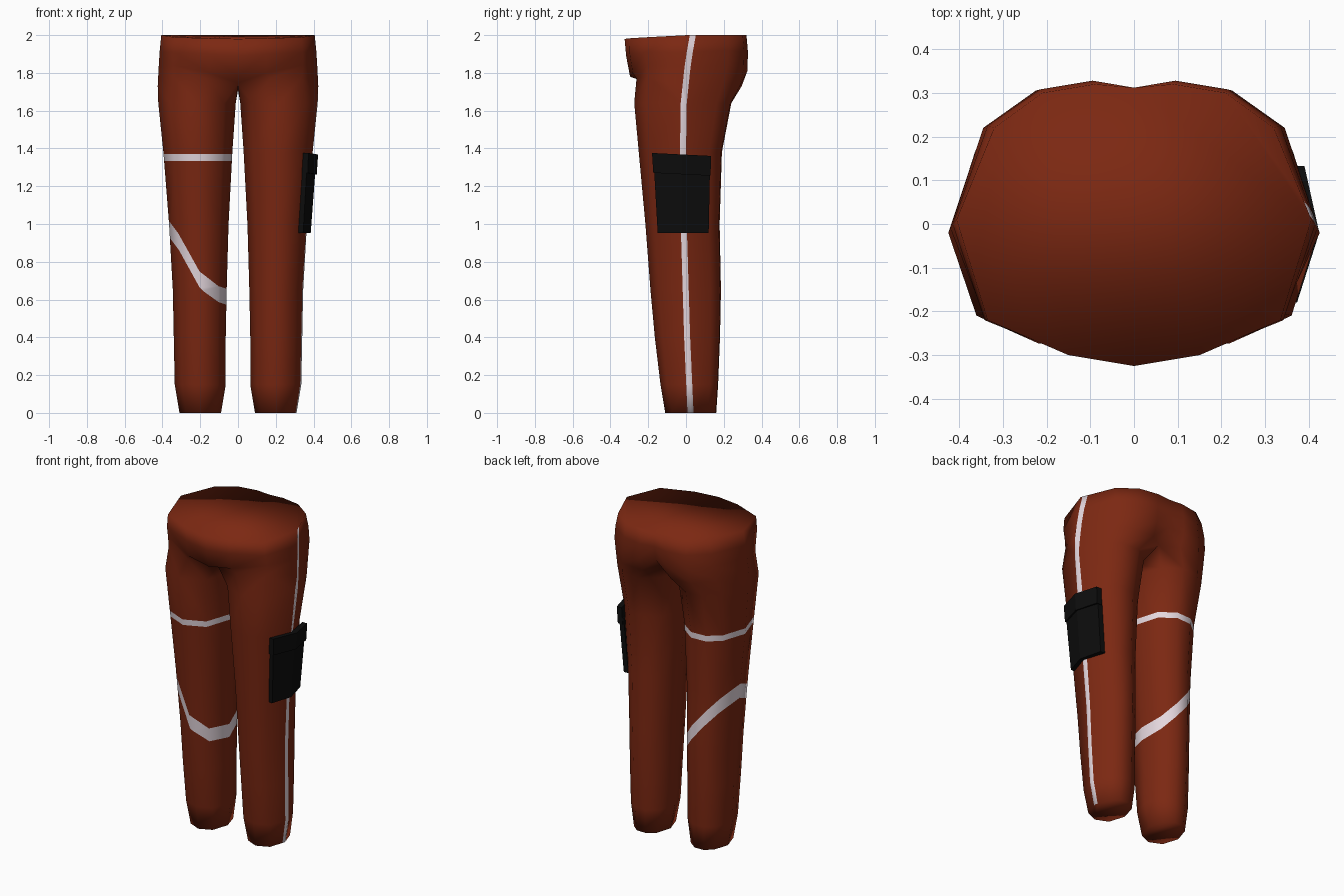
import bpy, bmesh
from mathutils import Vector

if "Cube" in bpy.data.objects:
    bpy.data.objects.remove(bpy.data.objects["Cube"])


def material(name, rgb):
    m = bpy.data.materials.new(name)
    m.diffuse_color = (*rgb, 1)
    m.use_nodes = True
    m.node_tree.nodes["Principled BSDF"].inputs["Base Color"].default_value = m.diffuse_color
    return m


RUST = material("rust_red", (0.2, 0.021, 0.006))
PALE = material("pale_tape", (0.78, 0.68, 0.73))
BLACK = material("black", (0.004, 0.004, 0.004))


def lerp(points, t):
    """Piecewise linear interpolation through (t, value) points."""
    if t <= points[0][0]:
        return points[0][1]
    for (a, va), (b, vb) in zip(points, points[1:]):
        if t <= b:
            return va + (vb - va) * (t - a) / (b - a)
    return points[-1][1]


def finish(bm, name, mats, smooth):
    mesh = bpy.data.meshes.new(name)
    for f in bm.faces:
        f.smooth = smooth
    bm.to_mesh(mesh)
    bm.free()
    for m in mats:
        mesh.materials.append(m)
    obj = bpy.data.objects.new(name, mesh)
    bpy.context.collection.objects.link(obj)
    return obj


# Leg cross-section, from the inner seam round the front, outside and back
SECTION = [(-1, 0), (-.7, -.75), (0, -1), (.7, -.75), (1, 0),
           (.72, .7), (.3, .98), (-.25, 1), (-.75, .7)]
# Leg levels: z, inner x, outer x, front y, back y
LEVELS = [(0.0, .09, .31, -.11, .16), (.15, .065, .335, -.135, .17),
          (.4, .065, .34, -.165, .18), (.65, .06, .345, -.188, .185),
          (1.0, .05, .365, -.215, .178), (1.38, .03, .395, -.25, .19),
          (1.64, .012, .422, -.274, .24)]
# Crotch ring, then open half rings up the hips to the waist
CROTCH = [(0, 0, 1.71), (0, -.2, 1.745), (.17, -.262, 1.77), (.34, -.205, 1.78),
          (.425, -.02, 1.73), (.35, .2, 1.75), (.24, .285, 1.73),
          (.1, .295, 1.73), (0, .22, 1.74)]
HIPS = [
    [(0, -.296, 1.78), (.15, -.282, 1.8), (.345, -.205, 1.84), (.42, -.01, 1.83),
     (.345, .22, 1.84), (.225, .305, 1.82), (.1, .325, 1.81), (0, .3, 1.82)],
    [(0, -.317, 1.89), (.15, -.298, 1.9), (.342, -.22, 1.91), (.415, 0, 1.91),
     (.335, .225, 1.92), (.215, .308, 1.91), (.095, .328, 1.91), (0, .312, 1.91)],
    [(0, -.325, 1.98), (.15, -.3, 1.983), (.335, -.22, 1.988), (.406, .01, 2),
     (.32, .22, 2), (.21, .3, 2), (.09, .32, 2), (0, .312, 2)]]


def half_trousers(bm, side):
    def ring(points):
        return [bm.verts.new((x * side, y, z)) for x, y, z in points]

    rings = []
    for z, xi, xo, yf, yb in LEVELS:
        cx, rx, cy, ry = (xi + xo) / 2, (xo - xi) / 2, (yf + yb) / 2, (yb - yf) / 2
        rings.append(ring([(cx + u * rx, cy + v * ry, z) for u, v in SECTION]))
    rings.append(ring(CROTCH))
    for a, b in zip(rings, rings[1:]):
        for i in range(9):
            j = (i + 1) % 9
            bm.faces.new((a[i], a[j], b[j], b[i]))
    bm.faces.new(rings[0])
    upper = [rings[-1][1:]] + [ring(h) for h in HIPS]
    for a, b in zip(upper, upper[1:]):
        for i in range(7):
            bm.faces.new((a[i], a[i + 1], b[i + 1], b[i]))
    bm.faces.new(upper[-1])


def tape(bm, axis, centre, half, region):
    """Cut a strip into the cloth along a curve and colour it."""
    shift = Vector((0, 0, 0))

    def shear(sign):
        for v in bm.verts:
            v.co[axis] += sign * centre(v.co)

    faces = [f for f in bm.faces if region(f.calc_center_median(), f.normal)]
    shear(-1)
    normal = Vector((0, 0, 0))
    normal[axis] = 1
    for d in (-half, half):
        geom = set(faces)
        for f in faces:
            geom.update(f.verts)
            geom.update(f.edges)
        cut = bmesh.ops.bisect_plane(bm, geom=list(geom), dist=1e-5,
                                     plane_co=normal * d, plane_no=normal)
        faces = [g for g in cut["geom"] if isinstance(g, bmesh.types.BMFace)]
    for f in faces:
        if abs(f.calc_center_median()[axis]) < half:
            f.material_index = 1
    shear(1)
    bm.normal_update()


# Trousers
bm = bmesh.new()
for side in (1, -1):
    half_trousers(bm, side)
bmesh.ops.remove_doubles(bm, verts=bm.verts, dist=1e-4)
bmesh.ops.recalc_face_normals(bm, faces=bm.faces)
bm.normal_update()

# Level and slanted tape round one leg
FRONT_SLANT = [(-.37, .98), (-.31, .9), (-.2, .7), (-.13, .64), (-.07, .615)]
BACK_SLANT = [(-.37, .98), (-.07, .615)]
tape(bm, 2, lambda c: 1.352, .018,
     lambda c, n: c.x < 0 and .9 < c.z < 1.5)
tape(bm, 2, lambda c: lerp(FRONT_SLANT if c.y < 0 else BACK_SLANT, c.x), .042,
     lambda c, n: c.x < 0 and .3 < c.z < 1.33)

# Side seam tape down the other leg
SEAM = [(0, .024), (.4, .006), (1, -.012), (1.38, -.016), (1.64, -.012),
        (1.83, .008), (1.91, .02), (2, .036)]
tape(bm, 1, lambda c: lerp(SEAM, c.z), .016,
     lambda c, n: c.x > .2 and n.x > .3 and abs(n.z) < .9)
finish(bm, "trousers", [RUST, PALE], True)


def pouch(name, rows, depth):
    """Bent slab; rows are z, front x, middle x, back x, front y, back y."""
    bm = bmesh.new()
    rings = []
    for z, xf, xm, xb, yf, yb in rows:
        pts = [(xf, yf), (xm, -.02), (xb, yb)]
        pts += [(x - depth, y) for x, y in reversed(pts)]
        rings.append([bm.verts.new((x, y, z - .05 * y * (z > 1.2))) for x, y in pts])
    for a, b in zip(rings, rings[1:]):
        for i in range(6):
            j = (i + 1) % 6
            bm.faces.new((a[i], a[j], b[j], b[i]))
    for r in (rings[0], rings[-1]):
        bm.faces.new((r[0], r[1], r[4], r[5]))
        bm.faces.new((r[1], r[2], r[3], r[4]))
    bmesh.ops.recalc_face_normals(bm, faces=bm.faces)
    finish(bm, name, [BLACK], False)


# Thigh pocket and its flap
pouch("thigh_pocket", [(.953, .345, .385, .35, -.15, .12),
                       (1.3, .365, .411, .378, -.17, .127)], .032)
pouch("pocket_flap", [(1.262, .37, .417, .385, -.173, .13),
                      (1.367, .373, .424, .39, -.18, .133)], .034)
